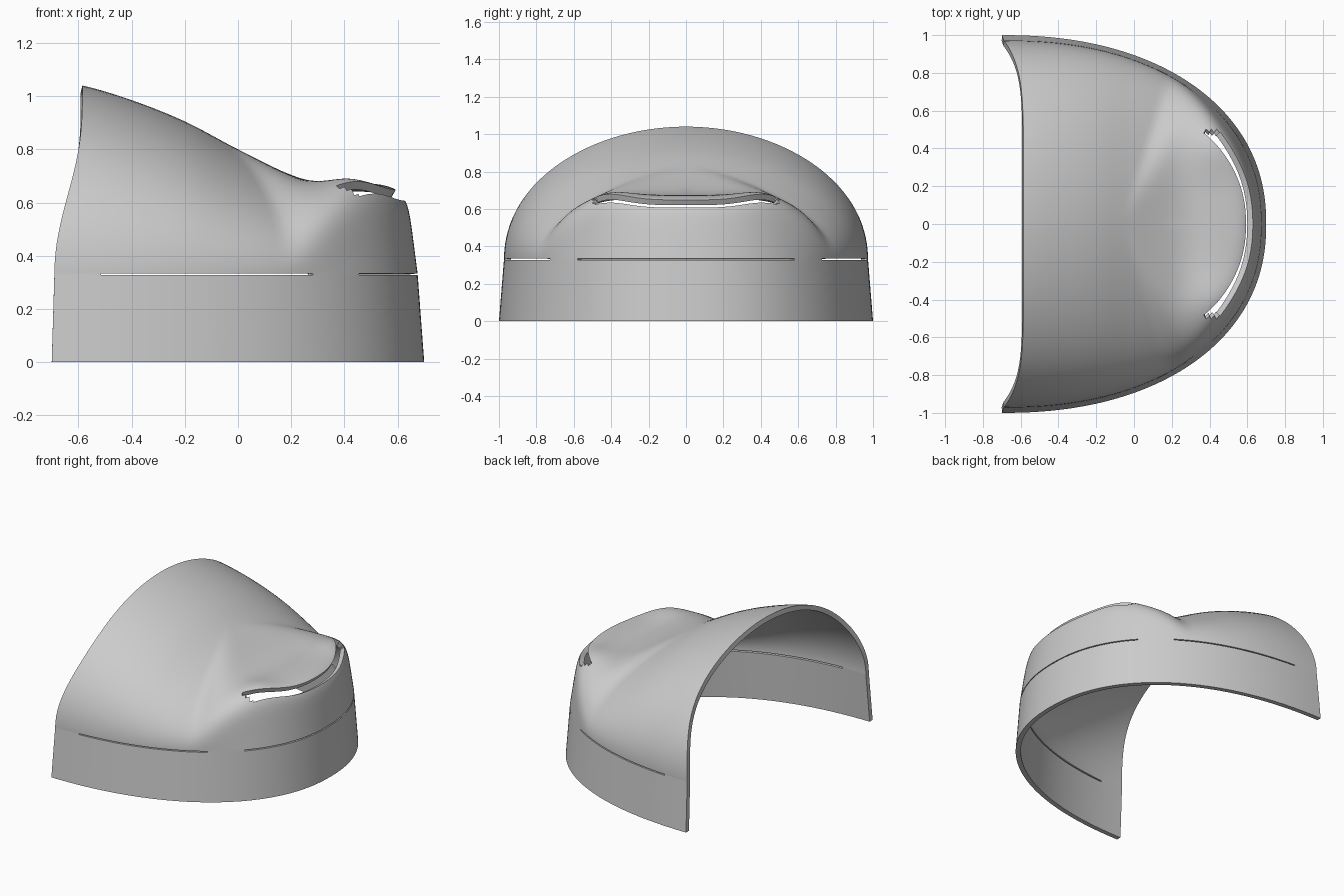
import bpy, bmesh, math
from math import sin, cos, exp, radians

cube = bpy.data.objects.get("Cube")
if cube:
    bpy.data.objects.remove(cube, do_unlink=True)

# Single grey material
grey = bpy.data.materials.new("plain_grey")
grey.use_nodes = True
tone = (0.6, 0.6, 0.6, 1)
grey.diffuse_color = tone
grey.node_tree.nodes["Principled BSDF"].inputs["Base Color"].default_value = tone

BAND_TOP = 0.334
SPINE = [(-0.8, 1.075), (-0.585, 1.04), (-0.4, 0.985), (-0.2, 0.905), (0, 0.8),
         (0.2, 0.703), (0.3, 0.676), (0.42, 0.675), (0.6, 0.668), (0.8, 0.65)]


def smooth(a, b, v):
    t = min(1, max(0, (v - a) / (b - a)))
    return t * t * (3 - 2 * t)


def slope(i):
    a, b = SPINE[max(0, i - 1)], SPINE[min(len(SPINE) - 1, i + 1)]
    return (b[1] - a[1]) / (b[0] - a[0])


def spine_height(x):
    """Smooth curve through the spine points."""
    i = max(k for k in range(len(SPINE) - 1) if k == 0 or SPINE[k][0] <= x)
    (x0, z0), (x1, z1) = SPINE[i], SPINE[i + 1]
    d = x1 - x0
    t = (x - x0) / d
    return ((1 + 2 * t) * (1 - t) ** 2 * z0 + t * (1 - t) ** 2 * d * slope(i)
            + t * t * (3 - 2 * t) * z1 + t * t * (t - 1) * d * slope(i + 1))


def outline(theta, z):
    """Plan outline, leaning in slightly with height."""
    k = z / BAND_TOP
    c = max(0, cos(theta)) ** 0.91
    s = math.copysign(abs(sin(theta)) ** 0.91, theta)
    return -0.7 + 0.01 * k + (1.4 - 0.035 * k) * c, (1 - 0.027 * k) * s


def upper_point(theta, phi):
    """Domed at the open end, boxy at the toe."""
    c = max(0, cos(theta))
    toe = smooth(0.6, 0.95, c)
    power = 2 / (2 + 6 * toe)
    s, f = max(0, cos(phi)) ** power, sin(phi) ** power
    if phi > radians(89.99):
        s = 0
    px, py = outline(theta, BAND_TOP)
    cx = -0.585 + 0.835 * c
    r = s * (1 - 0.1 * f * toe)
    x = cx + (px - cx) * r + 0.105 * (s - s ** 7) * (1 - c) ** 2
    y = py * r
    bump = 0.03 * exp(-((abs(y) - 0.42) / 0.15) ** 2) * smooth(0.2, 0.45, x)
    return x, y, BAND_TOP + (spine_height(x) + bump - BAND_TOP) * f


# Rows from the bottom rim to the spine, columns round the outline
SEGMENTS = 120
thetas = [radians(-90 + 180 * i / SEGMENTS) for i in range(SEGMENTS + 1)]
band_rows = [0, 0.11, 0.22, 0.327]
angles = [0, 0.05, 0.4, 1.2] + list(range(3, 88, 3)) + [88.3, 89.2, 89.75, 89.97, 90]
rows = [[(*outline(t, z), z) for t in thetas] for z in band_rows]
rows += [[upper_point(t, radians(a)) for t in thetas] for a in angles]


def is_open(row, x, y):
    """Toe slit and the fine broken seam above the band."""
    if row == len(band_rows) - 1:
        return abs(y) < 0.58 and x > 0 or -0.53 < x < 0.28
    k = row - len(band_rows)
    return k >= 0 and 27 <= angles[k] < 51 and abs(y) < 0.49 and x > 0.3


bm = bmesh.new()
grid = [[bm.verts.new(p) for p in row] for row in rows]
for j in range(len(rows) - 1):
    for i in range(SEGMENTS):
        quad = [grid[j][i], grid[j][i + 1], grid[j + 1][i + 1], grid[j + 1][i]]
        mid = sum((v.co for v in quad[1:]), quad[0].co.copy()) / 4
        if not is_open(j, mid.x, mid.y):
            bm.faces.new(quad)
bmesh.ops.remove_doubles(bm, verts=bm.verts, dist=0.0001)
loose = [v for v in bm.verts if not v.link_faces]
bmesh.ops.delete(bm, geom=loose, context='VERTS')

mesh = bpy.data.meshes.new("toe_shell")
bm.to_mesh(mesh)
bm.free()
mesh.materials.append(grey)
shell = bpy.data.objects.new("toe_shell", mesh)
bpy.context.collection.objects.link(shell)

# Wall thickness grows inward
wall = shell.modifiers.new("wall", 'SOLIDIFY')
wall.thickness = 0.032
wall.offset = -1

bpy.context.view_layer.objects.active = shell
shell.select_set(True)
bpy.ops.object.modifier_apply(modifier="wall")
for v in shell.data.vertices:
    v.co.z = max(0, v.co.z)
bpy.ops.object.shade_smooth_by_angle(angle=radians(35))
